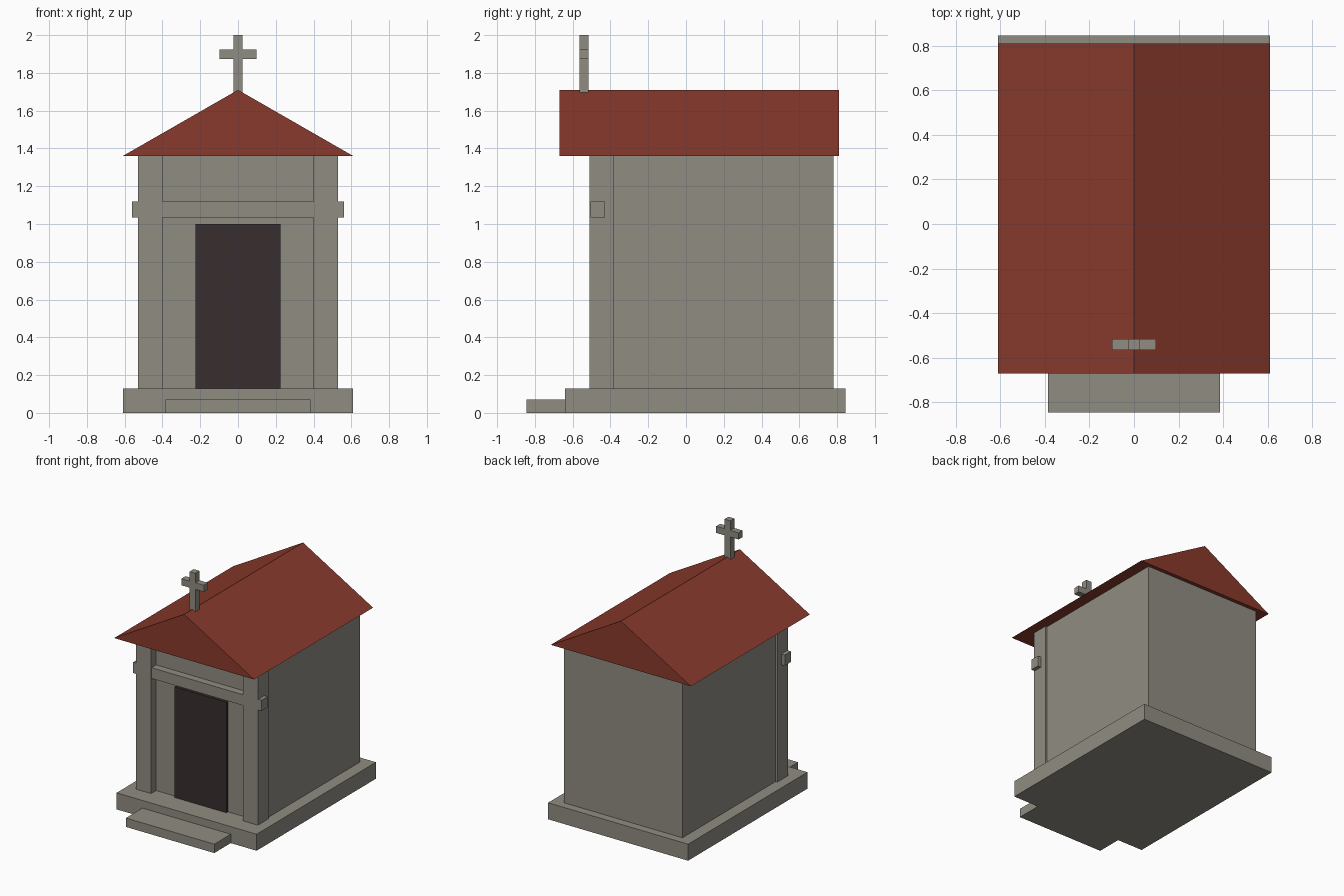
import bpy, bmesh

if "Cube" in bpy.data.objects:
    bpy.data.objects.remove(bpy.data.objects["Cube"])


def material(name, rgb):
    m = bpy.data.materials.new(name)
    m.diffuse_color = (*rgb, 1.0)
    m.use_nodes = True
    m.node_tree.nodes["Principled BSDF"].inputs["Base Color"].default_value = m.diffuse_color
    return m


stone = material("grey_stone", (0.280, 0.265, 0.225))
tile = material("red_roof", (0.254, 0.042, 0.026))
dark = material("dark_door", (0.040, 0.027, 0.028))


def finish(name, bm, mat):
    bmesh.ops.recalc_face_normals(bm, faces=bm.faces)
    me = bpy.data.meshes.new(name)
    bm.to_mesh(me)
    bm.free()
    me.materials.append(mat)
    ob = bpy.data.objects.new(name, me)
    bpy.context.collection.objects.link(ob)
    return ob


def box(name, x, y, z, mat=stone):
    """Box from (min, max) ranges on each axis."""
    bm = bmesh.new()
    bmesh.ops.create_cube(bm, size=1.0)
    for v in bm.verts:
        v.co = [r[0] if c < 0 else r[1] for c, r in zip(v.co, (x, y, z))]
    return finish(name, bm, mat)


# Plinth and front step
box("plinth", (-0.61, 0.61), (-0.64, 0.845), (0, 0.13))
box("front_step", (-0.385, 0.385), (-0.845, -0.64), (0, 0.07))

# Chamber walls and corner pillars
box("chamber", (-0.515, 0.515), (-0.447, 0.78), (0.13, 1.36))
for side, x in (("left", (-0.53, -0.40)), ("right", (0.40, 0.53))):
    box(side + "_pillar", x, (-0.51, -0.38), (0.13, 1.36))

# Beam running through the pillars, and the door
box("lintel_beam", (-0.56, 0.56), (-0.505, -0.43), (1.035, 1.12))
box("door", (-0.225, 0.225), (-0.467, -0.44), (0.13, 1.0), dark)

# Gable roof: triangle profile extruded along y
bm = bmesh.new()
profile = [bm.verts.new((x, -0.67, z)) for x, z in ((-0.61, 1.36), (0.61, 1.36), (0, 1.71))]
face = bm.faces.new(profile)
ext = bmesh.ops.extrude_face_region(bm, geom=[face], use_keep_orig=True)
moved = [g for g in ext["geom"] if isinstance(g, bmesh.types.BMVert)]
bmesh.ops.translate(bm, verts=moved, vec=(0, 1.48, 0))
finish("gable_roof", bm, tile)

# Roof cross: post and two arms
box("cross_post", (-0.025, 0.025), (-0.565, -0.515), (1.69, 2.0))
for side, x in (("left", (-0.098, -0.025)), ("right", (0.025, 0.098))):
    box("cross_arm_" + side, x, (-0.565, -0.515), (1.873, 1.925))
